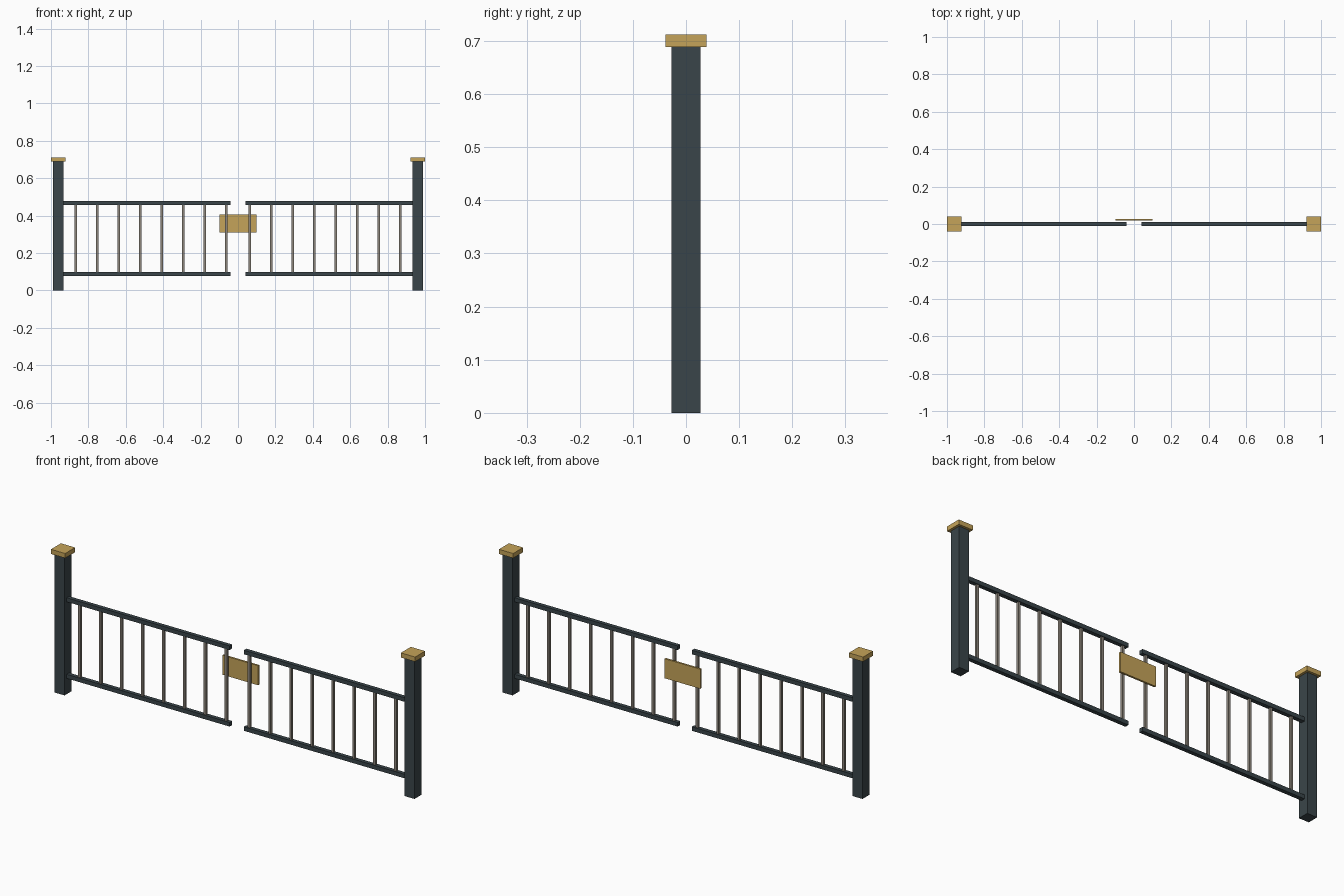
import bpy

cube = bpy.data.objects.get("Cube")
if cube:
    bpy.data.objects.remove(cube, do_unlink=True)


def material(name, color):
    mat = bpy.data.materials.new(name)
    mat.use_nodes = True
    rgba = (*color, 1)
    mat.diffuse_color = rgba
    mat.node_tree.nodes["Principled BSDF"].inputs["Base Color"].default_value = rgba
    return mat


dark = material("dark slate paint", (0.042, 0.060, 0.068))
gold = material("dull gold", (0.56, 0.37, 0.10))
metal = material("warm grey metal", (0.27, 0.24, 0.20))


def box(name, lo, hi, mat):
    """Axis-aligned box between two corners."""
    size = [b - a for a, b in zip(lo, hi)]
    centre = [(a + b) / 2 for a, b in zip(lo, hi)]
    bpy.ops.mesh.primitive_cube_add(size=1, location=centre)
    obj = bpy.context.object
    obj.name = name
    obj.scale = size
    bpy.ops.object.transform_apply(location=False, rotation=False, scale=True)
    obj.data.materials.append(mat)


def column(name, x, half, z0, z1, mat):
    box(name, (x - half, -half, z0), (x + half, half, z1), mat)


POST_X, POST_HALF, RAIL_HALF = 0.961, 0.0273, 0.01
RAIL_END = 0.039
LOW_RAIL, HIGH_RAIL = 0.088, 0.468

for side, s in (("left", 1), ("right", -1)):
    # Post and cap
    column(side + "_post", s * POST_X, POST_HALF, 0, 0.689, dark)
    column(side + "_post_cap", s * POST_X, 0.039, 0.689, 0.712, gold)

    # Rails run from the post to the central gap
    x0, x1 = sorted((s * RAIL_END, s * (POST_X - POST_HALF)))
    for level, z in (("lower", LOW_RAIL), ("upper", HIGH_RAIL)):
        box(f"{side}_{level}_rail", (x0, -RAIL_HALF, z - RAIL_HALF),
            (x1, RAIL_HALF, z + RAIL_HALF), dark)

    # Evenly spaced balusters
    for i in range(8):
        column(f"{side}_baluster_{i + 1}", s * (0.063 + 0.115 * i), 0.006,
               LOW_RAIL, HIGH_RAIL, metal)

# Plate behind the central gap
box("latch_plate", (-0.098, 0.018, 0.309), (0.098, 0.0277, 0.406), gold)
